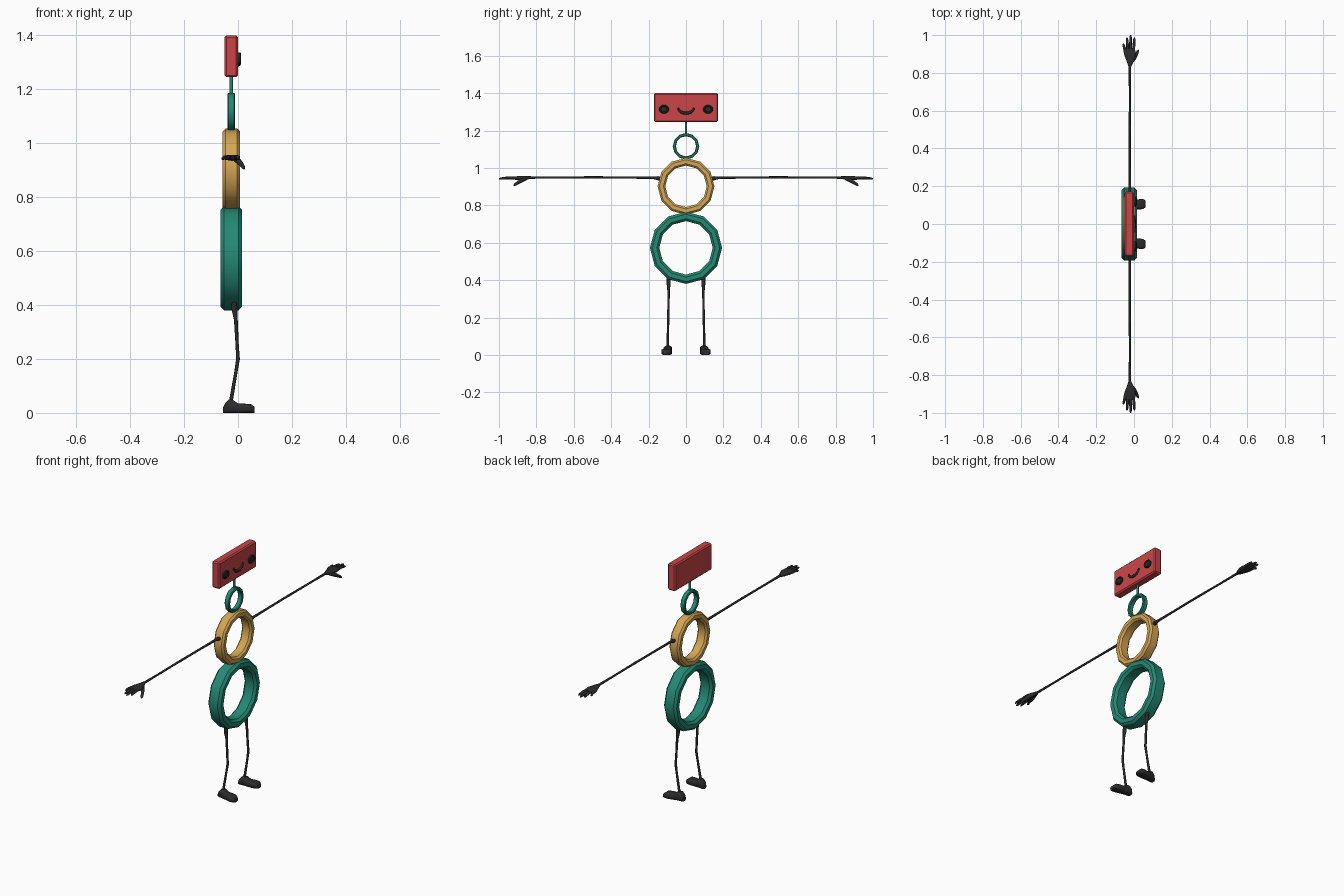
import bpy, bmesh, math
from mathutils import Vector

if "Cube" in bpy.data.objects:
    bpy.data.objects.remove(bpy.data.objects["Cube"])

CX = -0.025  # depth centre of the body plates


def material(name, rgb):
    m = bpy.data.materials.new(name)
    m.diffuse_color = (*rgb, 1)
    m.use_nodes = True
    m.node_tree.nodes["Principled BSDF"].inputs["Base Color"].default_value = m.diffuse_color
    return m


RED = material("red", (0.60, 0.06, 0.065))
GREEN = material("teal green", (0.018, 0.25, 0.175))
YELLOW = material("ochre yellow", (0.66, 0.38, 0.09))
BLACK = material("soft black", (0.025, 0.025, 0.025))


def finish(name, bm, mat, angle=35):
    bmesh.ops.recalc_face_normals(bm, faces=bm.faces)
    me = bpy.data.meshes.new(name)
    bm.to_mesh(me)
    bm.free()
    me.materials.append(mat)
    ob = bpy.data.objects.new(name, me)
    bpy.context.collection.objects.link(ob)
    bpy.ops.object.select_all(action='DESELECT')
    ob.select_set(True)
    bpy.context.view_layer.objects.active = ob
    bpy.ops.object.shade_smooth_by_angle(angle=math.radians(angle))
    return ob


def skin(bm, rings, closed=False):
    """Bridge equal rings of points; cap the ends unless closed."""
    vs = [[bm.verts.new(p) for p in r] for r in rings]
    n = len(vs[0])
    for i in range(len(vs) if closed else len(vs) - 1):
        a, b = vs[i], vs[(i + 1) % len(vs)]
        for j in range(n):
            bm.faces.new((a[j], a[(j + 1) % n], b[(j + 1) % n], b[j]))
    if not closed:
        bm.faces.new(vs[0])
        bm.faces.new(vs[-1])


def hoop(name, z, outer, inner, depth, bevel, mat, sides=12):
    """Chunky ring with bevelled rectangular section, axis along x."""
    h, b = depth / 2, bevel
    prof = [(-h + b, outer), (h - b, outer), (h, outer - b), (h, inner + b),
            (h - b, inner), (-h + b, inner), (-h, inner + b), (-h, outer - b)]
    rings = []
    for i in range(sides):
        a = 2 * math.pi * i / sides
        rings.append([(CX + x, r * math.sin(a), z + r * math.cos(a)) for x, r in prof])
    bm = bmesh.new()
    skin(bm, rings, True)
    return finish(name, bm, mat)


def tube(name, pts, mat=BLACK, sides=8):
    """Round tube through (x, y, z, radius) points."""
    P = [Vector(p[:3]) for p in pts]
    whole = (P[-1] - P[0]).normalized()
    ref = Vector((1, 0, 0)) if abs(whole.x) < 0.7 else Vector((0, 0, 1))
    rings = []
    for i, p in enumerate(pts):
        t = (P[min(i + 1, len(P) - 1)] - P[max(i - 1, 0)]).normalized()
        u = (ref - t * ref.dot(t)).normalized()
        v = t.cross(u)
        rings.append([P[i] + p[3] * (u * math.cos(a) + v * math.sin(a))
                      for a in (2 * math.pi * k / sides for k in range(sides))])
    bm = bmesh.new()
    skin(bm, rings)
    return finish(name, bm, mat, 50)


def loft(name, sections, place, power=0.65, n=14):
    """Rounded solid from (along, centre, half width, z0, z1) sections."""
    rings = []
    for along, c, hw, z0, z1 in sections:
        ring = []
        for k in range(n):
            a = 2 * math.pi * k / n
            ca, sa = math.cos(a), math.sin(a)
            w = math.copysign(abs(ca) ** power, ca) * hw
            z = (z0 + z1) / 2 + math.copysign(abs(sa) ** power, sa) * (z1 - z0) / 2
            ring.append(place(along, c + w, z))
        rings.append(ring)
    bm = bmesh.new()
    skin(bm, rings)
    return finish(name, bm, BLACK, 50)


# body rings
hoop("lower_body_ring", 0.573, 0.193, 0.143, 0.080, 0.013, GREEN)
hoop("upper_body_ring", 0.902, 0.152, 0.111, 0.064, 0.010, YELLOW)
hoop("neck_ring", 1.116, 0.071, 0.054, 0.029, 0.004, GREEN)
tube("neck", [(CX, 0, 1.178, 0.0065), (CX, 0, 1.252, 0.0065)], GREEN, 12)

# head block
bm = bmesh.new()
bmesh.ops.create_cube(bm, size=1)
for v in bm.verts:
    v.co = (v.co.x * 0.049 + CX, v.co.y * 0.343, v.co.z * 0.155 + 1.3225)
bmesh.ops.bevel(bm, geom=bm.edges[:], offset=0.007, segments=1, affect='EDGES')
finish("head", bm, RED)

# smile
tube("smile", [(0.002, 0.042 * math.cos(a), 1.322 - 0.029 * math.sin(a),
                0.004 + 0.004 * math.sin(a))
               for a in (math.pi * k / 12 for k in range(13))])

FINGERS = [(-0.046, -0.056, 0.955), (-0.032, -0.037, 0.988),
           (-0.018, -0.018, 1.0), (-0.003, 0.002, 0.986)]

for s, side in ((1, "left"), (-1, "right")):
    # button eye with raised rim and domed centre
    prof = [(-0.004, 0.024), (0.007, 0.026), (0.011, 0.023), (0.012, 0.019),
            (0.008, 0.015), (0.009, 0.007)]
    bm = bmesh.new()
    skin(bm, [[(x, s * 0.118 + r * 1.04 * math.cos(a), 1.314 + r * 0.9 * math.sin(a))
               for a in (2 * math.pi * k / 16 for k in range(16))] for x, r in prof])
    finish(side + "_eye", bm, BLACK, 30)

    # arm
    tube(side + "_arm", [(-0.022, s * y, z, r) for y, z, r in (
        (0.138, 0.943, 0.009), (0.15, 0.945, 0.011), (0.175, 0.948, 0.007),
        (0.30, 0.949, 0.006), (0.48, 0.950, 0.006), (0.50, 0.950, 0.0065),
        (0.52, 0.950, 0.006), (0.70, 0.949, 0.0055), (0.85, 0.949, 0.007))])

    # hand
    loft(side + "_palm", [
        (0.832, -0.022, 0.007, 0.942, 0.956), (0.86, -0.020, 0.018, 0.936, 0.957),
        (0.89, -0.021, 0.029, 0.936, 0.957), (0.915, -0.024, 0.032, 0.937, 0.955),
        (0.928, -0.025, 0.026, 0.940, 0.952)],
        lambda y, x, z: (x, s * y, z))
    for i, (x0, x1, tip) in enumerate(FINGERS):
        L = tip - 0.91
        tube(f"{side}_finger_{i + 1}", [
            (x0, s * 0.91, 0.946, 0.008), (x0 + (x1 - x0) * 0.5, s * (0.91 + L * 0.5), 0.947, 0.0075),
            (x1, s * (tip - 0.007), 0.943, 0.006), (x1, s * tip, 0.941, 0.0025)])
    tube(side + "_thumb", [
        (-0.014, s * 0.855, 0.944, 0.009), (0.001, s * 0.878, 0.934, 0.011),
        (0.013, s * 0.898, 0.922, 0.009), (0.020, s * 0.914, 0.911, 0.007),
        (0.023, s * 0.921, 0.905, 0.003)])

    # leg
    tube(side + "_leg", [(x, s * y, z, r) for x, y, z, r in (
        (-0.014, 0.093, 0.415, 0.010), (-0.013, 0.093, 0.385, 0.011),
        (-0.008, 0.093, 0.345, 0.007), (-0.003, 0.094, 0.25, 0.006),
        (0.000, 0.095, 0.20, 0.007), (-0.008, 0.096, 0.15, 0.006),
        (-0.026, 0.098, 0.045, 0.007))])

    # shoe, turned slightly outwards
    loft(side + "_shoe", [
        (-0.056, 0.094, 0.013, 0, 0.020), (-0.048, 0.095, 0.020, 0, 0.036),
        (-0.035, 0.096, 0.022, 0, 0.050), (-0.020, 0.098, 0.022, 0, 0.049),
        (0.000, 0.100, 0.024, 0, 0.036), (0.030, 0.104, 0.028, 0, 0.034),
        (0.050, 0.106, 0.026, 0, 0.032), (0.062, 0.107, 0.017, 0, 0.022)],
        lambda x, y, z: (x, s * y, z), 0.55)
